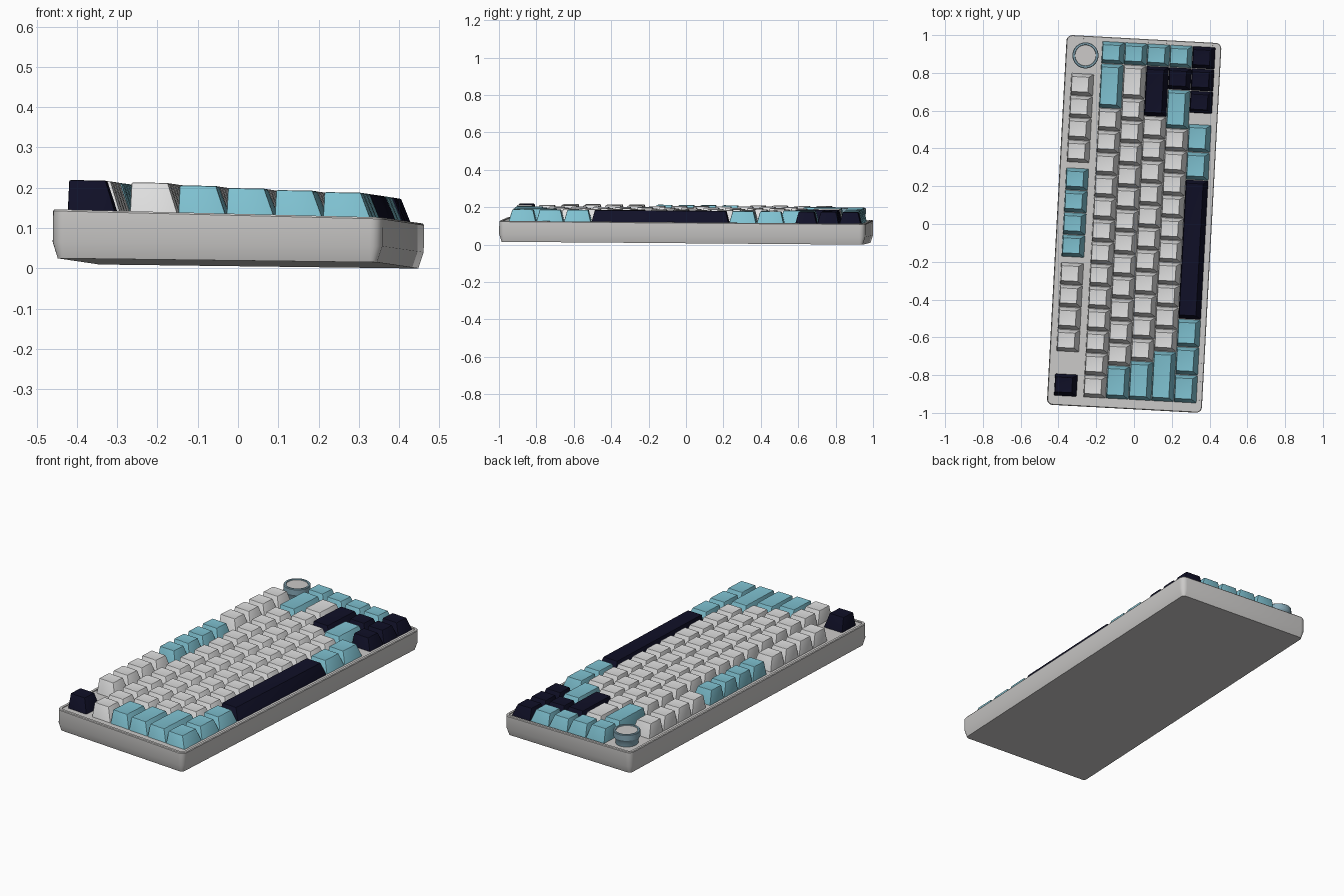
import bpy, bmesh, math
from mathutils import Matrix, Vector

cube = bpy.data.objects.get("Cube")
if cube:
    bpy.data.objects.remove(cube)


def material(name, rgb):
    m = bpy.data.materials.new(name)
    m.use_nodes = True
    m.diffuse_color = (*rgb, 1)
    bsdf = next(n for n in m.node_tree.nodes if n.type == 'BSDF_PRINCIPLED')
    bsdf.inputs["Base Color"].default_value = (*rgb, 1)
    return m


CASE = material("case grey", (0.6, 0.59, 0.58))
WHITE = material("key white", (0.74, 0.74, 0.74))
BLUE = material("key blue", (0.21, 0.53, 0.63))
NAVY = material("key navy", (0.005, 0.005, 0.02))
RING = material("knob blue grey", (0.24, 0.4, 0.48))

# The whole board is turned and tipped slightly
TILT = (Matrix.Translation((0, 0, 0.0122)) @ Matrix.Rotation(math.radians(-3.1), 4, 'Z')
        @ Matrix.Rotation(0.0125, 4, 'Y') @ Matrix.Rotation(-0.008, 4, 'X'))

HALF_W, HALF_L, RADIUS = 0.41, 0.98, 0.03
UNIT = 0.118        # width of a single key
LEFT = -0.931       # left end of the key rows
PLATE_DROP = 0.005


def deck(x):
    """Height of the case top, which falls towards the typing side."""
    return 0.1165 - 0.012 * x


def finish(name, bm, mats, place=Matrix()):
    bmesh.ops.recalc_face_normals(bm, faces=bm.faces)
    me = bpy.data.meshes.new(name)
    bm.to_mesh(me)
    bm.free()
    for m in mats:
        me.materials.append(m)
    ob = bpy.data.objects.new(name, me)
    bpy.context.collection.objects.link(ob)
    ob.matrix_world = TILT @ place
    return ob


def loft(bm, rings):
    """Skin a stack of point rings and cap both ends."""
    loops = [[bm.verts.new(p) for p in ring] for ring in rings]
    n = len(loops[0])
    for a, b in zip(loops, loops[1:]):
        for i in range(n):
            j = (i + 1) % n
            bm.faces.new((a[i], a[j], b[j], b[i]))
    bm.faces.new(loops[0][::-1])
    bm.faces.new(loops[-1])
    return loops


def case_ring(inset, height):
    """Rounded rectangle; height is a function of x."""
    r = max(RADIUS - inset, 0.008)
    pts = []
    for k, (sx, sy) in enumerate(((1, 1), (-1, 1), (-1, -1), (1, -1))):
        for s in range(6):
            a = math.pi / 2 * (k + s / 5)
            x = sx * (HALF_W - inset - r) + r * math.cos(a)
            y = sy * (HALF_L - inset - r) + r * math.sin(a)
            pts.append((x, y, height(x)))
    return pts


def smooth(ob, angle=30):
    bpy.ops.object.select_all(action='DESELECT')
    ob.select_set(True)
    bpy.context.view_layer.objects.active = ob
    bpy.ops.object.shade_smooth_by_angle(angle=math.radians(angle))


# Case with bevelled foot, thin rim and sunken plate
bm = bmesh.new()
loft(bm, [case_ring(0.013, lambda x: 0),
          case_ring(0, lambda x: 0.04),
          case_ring(0, lambda x: deck(x) - 0.004),
          case_ring(0.003, deck),
          case_ring(0.016, deck),
          case_ring(0.016, lambda x: deck(x) - PLATE_DROP)])
smooth(finish("case", bm, [CASE]), 20)


def key(name, back, start, width, top, mat):
    """Tapered keycap: steep back, sloping front, narrowed sides."""
    half = width * UNIT / 2 - 0.0015
    depth = 0.1185
    x0 = back
    base = deck(back) - PLATE_DROP

    def rect(xa, xb, h, z):
        return [(xa, -h, z), (xb, -h, z), (xb, h, z), (xa, h, z)]

    bm = bmesh.new()
    loft(bm, [rect(0, depth, half, base),
              rect(0.002, depth - 0.026, half - 0.017, top)])
    edges = [e for e in bm.edges if max(v.co.z for v in e.verts) > base + 0.01]
    bmesh.ops.bevel(bm, geom=edges, offset=0.004, segments=2, affect='EDGES', profile=0.5)
    # shallow dish in the top of the cap
    top_face = max(bm.faces, key=lambda f: f.calc_center_median().z * 10 + f.calc_area())
    bmesh.ops.inset_individual(bm, faces=[top_face], thickness=0.012, depth=-0.0015)
    centre = LEFT + (start + width / 2) * UNIT
    smooth(finish(name, bm, [mat], Matrix.Translation((x0, centre, 0))), 25)


# Rows from back to front: name, back edge, cap height, runs of (count, width, colour)
ROWS = [
    ("function", -0.375, 0.195,
     [(1, 1, NAVY), (1, 1, None), (4, 1, WHITE), (1, 0.25, None),
      (4, 1, BLUE), (1, 0.25, None), (4, 1, WHITE)]),
    ("number", -0.220, 0.191, [(13, 1, WHITE), (1, 2, BLUE), (1, 1, BLUE)]),
    ("upper", -0.100, 0.185,
     [(1, 1.5, BLUE), (12, 1, WHITE), (1, 1.5, WHITE), (1, 1, BLUE)]),
    ("home", 0.020, 0.180,
     [(1, 1.75, BLUE), (11, 1, WHITE), (1, 2.25, NAVY), (1, 1, BLUE)]),
    ("lower", 0.140, 0.1765,
     [(1, 2.25, BLUE), (10, 1, WHITE), (1, 1.75, BLUE), (1, 1, NAVY), (1, 1, BLUE)]),
    ("bottom", 0.260, 0.173,
     [(3, 1.25, BLUE), (1, 6.25, NAVY), (2, 1.25, BLUE), (1, 0.5, None), (3, 1, NAVY)]),
]
for row, back, top, runs in ROWS:
    at, number = 0, 1
    for count, width, mat in runs:
        for _ in range(count):
            if mat:
                label = "space_bar" if width > 6 else f"{row}_row_key_{number}"
                key(label, back, at, width, top, mat)
                number += 1
            at += width

# Volume knob: flared body, raised lip, pale dished cap
SIDES = 40
bm = bmesh.new()
profile = [(0.058, 0.11), (0.060, 0.14), (0.069, 0.155), (0.069, 0.185),
           (0.066, 0.188), (0.057, 0.188), (0.055, 0.184)]
loft(bm, [[(r * math.cos(t), r * math.sin(t), z)
           for t in (2 * math.pi * i / SIDES for i in range(SIDES))]
          for r, z in profile])
bm.faces.ensure_lookup_table()
bm.faces[-1].material_index = 1
smooth(finish("volume_knob", bm, [RING, CASE], Matrix.Translation((-0.307, 0.876, 0))))
